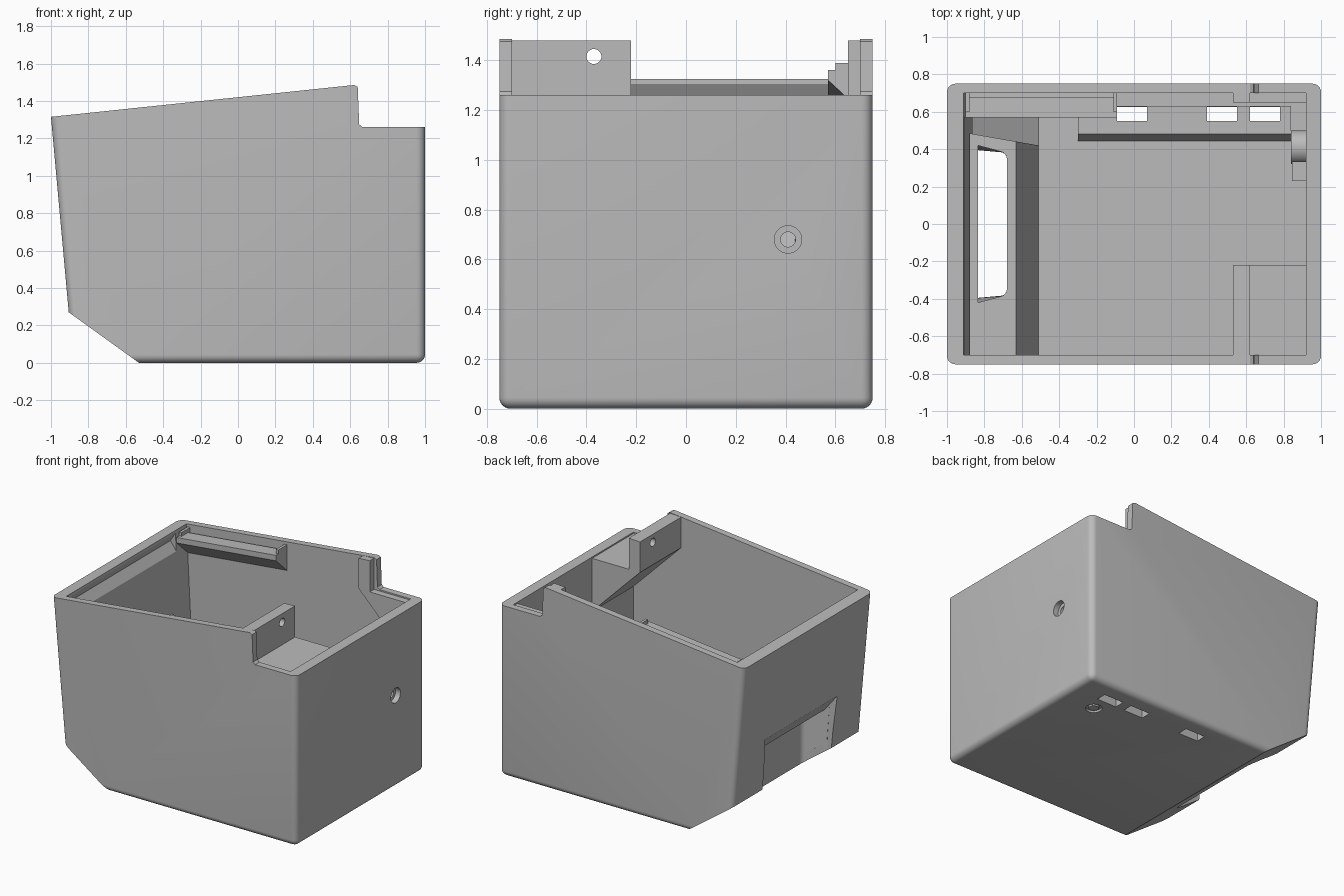
import bpy, bmesh, math
from mathutils import Matrix

cube = bpy.data.objects.get("Cube")
if cube:
    bpy.data.objects.remove(cube, do_unlink=True)

grey = bpy.data.materials.new("light grey plastic")
grey.use_nodes = True
grey.diffuse_color = (0.5, 0.5, 0.5, 1)
grey.node_tree.nodes["Principled BSDF"].inputs["Base Color"].default_value = (0.5, 0.5, 0.5, 1)


def finish(name, bm):
    bmesh.ops.recalc_face_normals(bm, faces=bm.faces)
    mesh = bpy.data.meshes.new(name)
    bm.to_mesh(mesh)
    bm.free()
    mesh.materials.append(grey)
    ob = bpy.data.objects.new(name, mesh)
    bpy.context.collection.objects.link(ob)
    return ob


def prism(name, profile, lo, hi, axis="y", round_rule=None, radius=0.04):
    """Extrude an (x,z) profile along y, or a (y,z) profile along x.
    The ends may be numbers or functions of the first profile coordinate."""
    bm = bmesh.new()
    ends = []
    for end in (lo, hi):
        ring = []
        for u, z in profile:
            d = end(u) if callable(end) else end
            ring.append(bm.verts.new((u, d, z) if axis == "y" else (d, u, z)))
        bm.faces.new(ring)
        ends.append(ring)
    n = len(profile)
    for i in range(n):
        j = (i + 1) % n
        bm.faces.new((ends[0][i], ends[0][j], ends[1][j], ends[1][i]))
    bmesh.ops.recalc_face_normals(bm, faces=bm.faces)
    if round_rule:
        edges = [e for e in bm.edges if round_rule(*[v.co for v in e.verts])]
        bmesh.ops.bevel(bm, geom=edges, offset=radius, offset_type="OFFSET",
                        segments=6, profile=0.5, affect="EDGES")
    return finish(name, bm)


def box(name, x0, x1, y0, y1, z0, z1):
    return prism(name, [(x0, z0), (x1, z0), (x1, z1), (x0, z1)], y0, y1)


def rod(name, centre, radius, length, axis="x"):
    bm = bmesh.new()
    turn = Matrix.Rotation(math.pi / 2, 4, "Y") if axis == "x" else Matrix()
    bmesh.ops.create_cone(bm, cap_ends=True, segments=32, radius1=radius, radius2=radius,
                          depth=length, matrix=Matrix.Translation(centre) @ turn)
    return finish(name, bm)


def cut(targets, cutter):
    cutter.hide_render = True
    for ob in targets:
        mod = ob.modifiers.new("cut", "BOOLEAN")
        mod.operation, mod.solver, mod.object = "DIFFERENCE", "EXACT", cutter
        bpy.context.view_layer.update()
        done = bpy.data.meshes.new_from_object(
            ob.evaluated_get(bpy.context.evaluated_depsgraph_get()))
        ob.modifiers.clear()
        ob.data = done
    bpy.data.objects.remove(cutter, do_unlink=True)


# Outer shell with a sloped rim, a stepped right end and a chamfered left foot
def shell_edges(a, b):
    side = abs(abs(a.y) - 0.75) < 1e-4 and abs(a.y - b.y) < 1e-4
    right = a.x > 0.99 and b.x > 0.99
    left = a.x < -0.9 and b.x < -0.9
    base = a.z < 0.01 and b.z < 0.01
    return (side and (right or left or base)) or (right and base)


body = prism("case_shell", [(-1, 1.315), (-0.905, 0.27), (-0.53, 0), (1, 0), (1, 1.26),
                            (0.665, 1.26), (0.648, 1.275), (0.64, 1.475), (0.62, 1.485)],
             -0.75, 0.75, round_rule=shell_edges, radius=0.045)
cut([body], prism("cavity", [(-0.92, 1.7), (-0.91, 1.31), (-0.86, 0.3), (-0.51, 0.05),
                             (0.92, 0.05), (0.92, 1.7)], -0.7, 0.7))
cut([body], prism("rim_groove", [(-0.88, 1.305), (-0.91, 1.305), (-0.95, 1.24), (-0.88, 1.14)],
                  -0.7, 0.57))

# Inner housing around the left opening
housing = prism("slot_housing", [(-0.88, 0.75), (-0.63, 0.75), (-0.51, 0.05),
                                 (-0.53, 0.03), (-0.87, 0.27)],
                -0.72, lambda x: 0.49 - 0.175 * (x + 0.91))


# Opening through the left wall, the chamfer and the housing
def flare(x):
    return 0.42 - 0.27 * max(0, x + 0.83)


slot = prism("slot_cutter", [(-1.1, -0.1), (-0.68, -0.1), (-0.68, 0.95), (-0.83, 0.95),
                             (-0.84, 0.53), (-1.1, 0.86)],
             lambda x: -flare(x), flare, radius=0.03,
             round_rule=lambda a, b: a.x > -0.69 and b.x > -0.69 and abs(a.z - b.z) > 0.5)
cut([body, housing], slot)

# Brackets in the right corners, each with a post and a sloping underside
bracket = [(0.53, 1.475), (0.62, 1.48), (0.62, 1.25), (0.97, 1.25), (0.93, 0.85), (0.53, 1.25)]
front_bracket = prism("front_bracket", bracket, -0.71, -0.22)
back_bracket = prism("back_bracket", bracket, 0.65, 0.71)
cut([front_bracket], rod("pin_hole", (0.58, -0.37, 1.415), 0.03, 0.4))

# Ledge under the back rim, following its slope
ledge = prism("back_ledge", [(0.71, -0.07), (0.675, -0.07), (0.675, -0.05), (0.57, -0.05),
                             (0.57, -0.09), (0.71, -0.22)], -0.9, -0.09, axis="x")
for v in ledge.data.vertices:
    v.co.z += 1.42 + 0.105 * v.co.x
for name, x in (("ledge_left_cap", -0.9), ("ledge_right_cap", -0.11)):
    z = 1.42 + 0.105 * x
    box(name, x, x + 0.02, 0.6, 0.71, z - 0.1, z - 0.02)

# Raised floor rail along the back
rail = prism("floor_rail", [(0.44, 0.04), (0.48, 0.17), (0.63, 0.17), (0.63, 0.04)],
             -0.3, 0.84, axis="x")

# Drain slots in the floor
for x in (-0.09, 0.39, 0.62):
    cut([body, rail], box("drain_cutter", x, x + 0.16, 0.55, 0.625, -0.1, 0.4))

# Boss and countersunk hole in the right wall
boss = rod("wall_boss", (0.885, 0.41, 0.68), 0.09, 0.09)
box("boss_web", 0.845, 0.93, 0.23, 0.335, 0.6, 0.76)
cut([body], rod("countersink", (1, 0.41, 0.68), 0.055, 0.08))
cut([body, boss], rod("bolt_hole", (0.95, 0.41, 0.68), 0.03, 0.5))

# Ring mark under the floor
cut([body], rod("ring_recess", (0.72, 0.44, 0), 0.055, 0.03, "z"))
rod("ring_centre", (0.72, 0.44, 0.011), 0.035, 0.02, "z")

# Smooth the rounded edges and keep the rest crisp
for ob in (body, boss, front_bracket, housing):
    bpy.ops.object.select_all(action="DESELECT")
    ob.select_set(True)
    bpy.context.view_layer.objects.active = ob
    bpy.ops.object.shade_smooth_by_angle(angle=math.radians(25))
